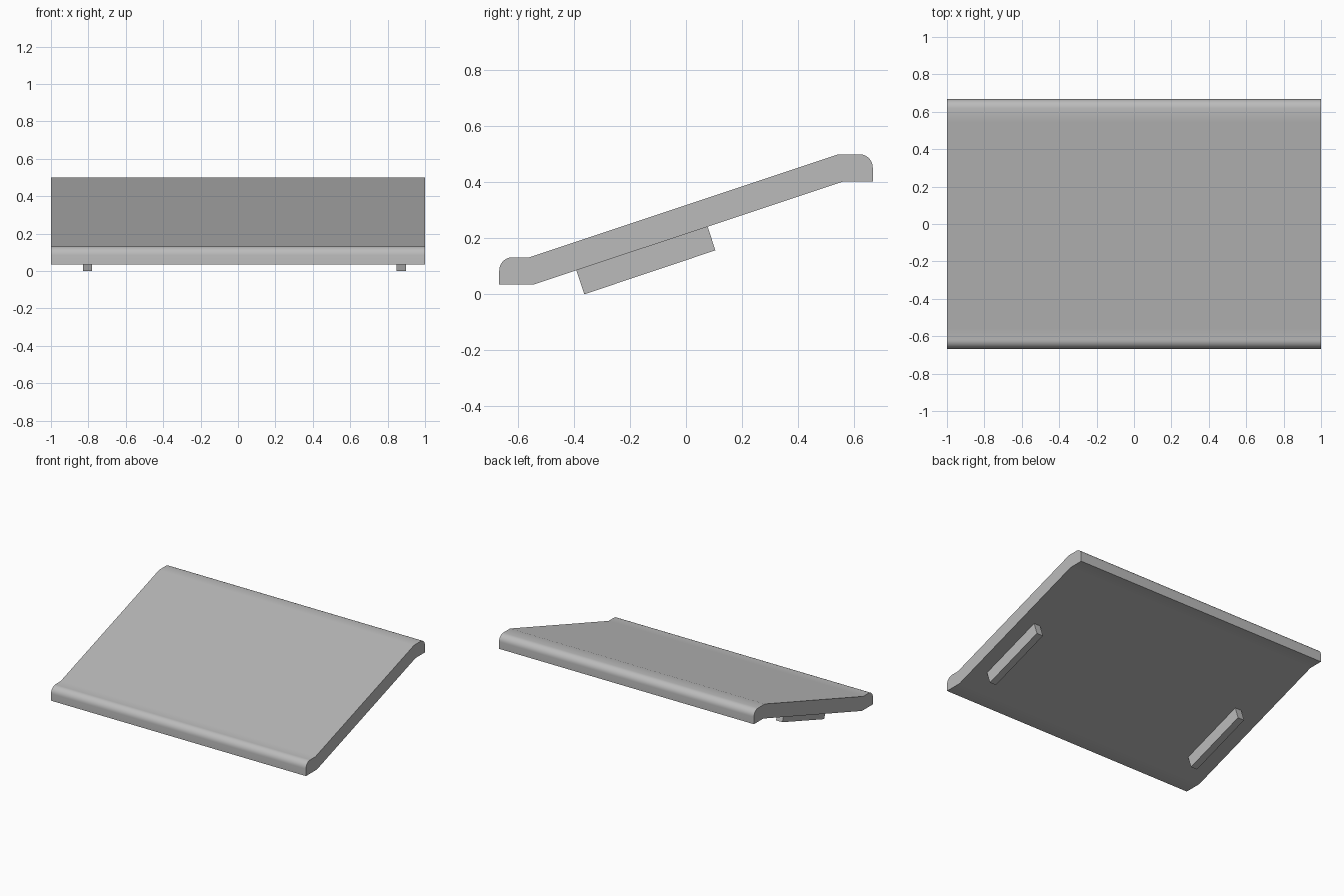
import bpy
import bmesh
import math

cube = bpy.data.objects.get("Cube")
if cube:
    bpy.data.objects.remove(cube, do_unlink=True)

grey = bpy.data.materials.new("plain grey")
grey.use_nodes = True
colour = (0.5, 0.5, 0.5, 1)
grey.diffuse_color = colour
grey.node_tree.nodes["Principled BSDF"].inputs["Base Color"].default_value = colour


def extrude_profile(name, profile, x0, x1):
    """Sweep a (y, z) outline along x into a closed solid."""
    bm = bmesh.new()
    face = bm.faces.new([bm.verts.new((x0, y, z)) for y, z in profile])
    swept = bmesh.ops.extrude_face_region(bm, geom=[face])["geom"]
    verts = [v for v in swept if isinstance(v, bmesh.types.BMVert)]
    bmesh.ops.translate(bm, verts=verts, vec=(x1 - x0, 0, 0))
    bmesh.ops.recalc_face_normals(bm, faces=bm.faces[:])
    mesh = bpy.data.meshes.new(name)
    bm.to_mesh(mesh)
    bm.free()
    mesh.materials.append(grey)
    obj = bpy.data.objects.new(name, mesh)
    bpy.context.collection.objects.link(obj)
    return obj


def arc(cy, cz, r, start, end, steps=8):
    """Points of a rounded corner, angles in degrees."""
    angles = [math.radians(start + (end - start) * i / steps) for i in range(steps + 1)]
    return [(cy + r * math.cos(a), cz + r * math.sin(a)) for a in angles]


# Sloped panel with a flat, rounded lip at the front and back
R = 0.047
panel_profile = (
    [(-0.667, 0.035), (-0.543, 0.035), (0.562, 0.403), (0.667, 0.403)]
    + arc(0.667 - R, 0.5 - R, R, 0, 90)
    + [(0.545, 0.5), (-0.56, 0.132)]
    + arc(-0.667 + R, 0.132 - R, R, 90, 180)
)
panel = extrude_profile("sloped_panel", panel_profile, -1, 1)

# Two thin feet square to the underside of the panel
foot_profile = [(-0.392, 0.086), (-0.363, 0), (0.105, 0.157), (0.077, 0.242)]
extrude_profile("right_foot", foot_profile, -0.83, -0.78)
extrude_profile("left_foot", foot_profile, 0.848, 0.898)

# Smooth the rounded lips only
bpy.ops.object.select_all(action="DESELECT")
panel.select_set(True)
bpy.context.view_layer.objects.active = panel
bpy.ops.object.shade_smooth_by_angle(angle=math.radians(30))
